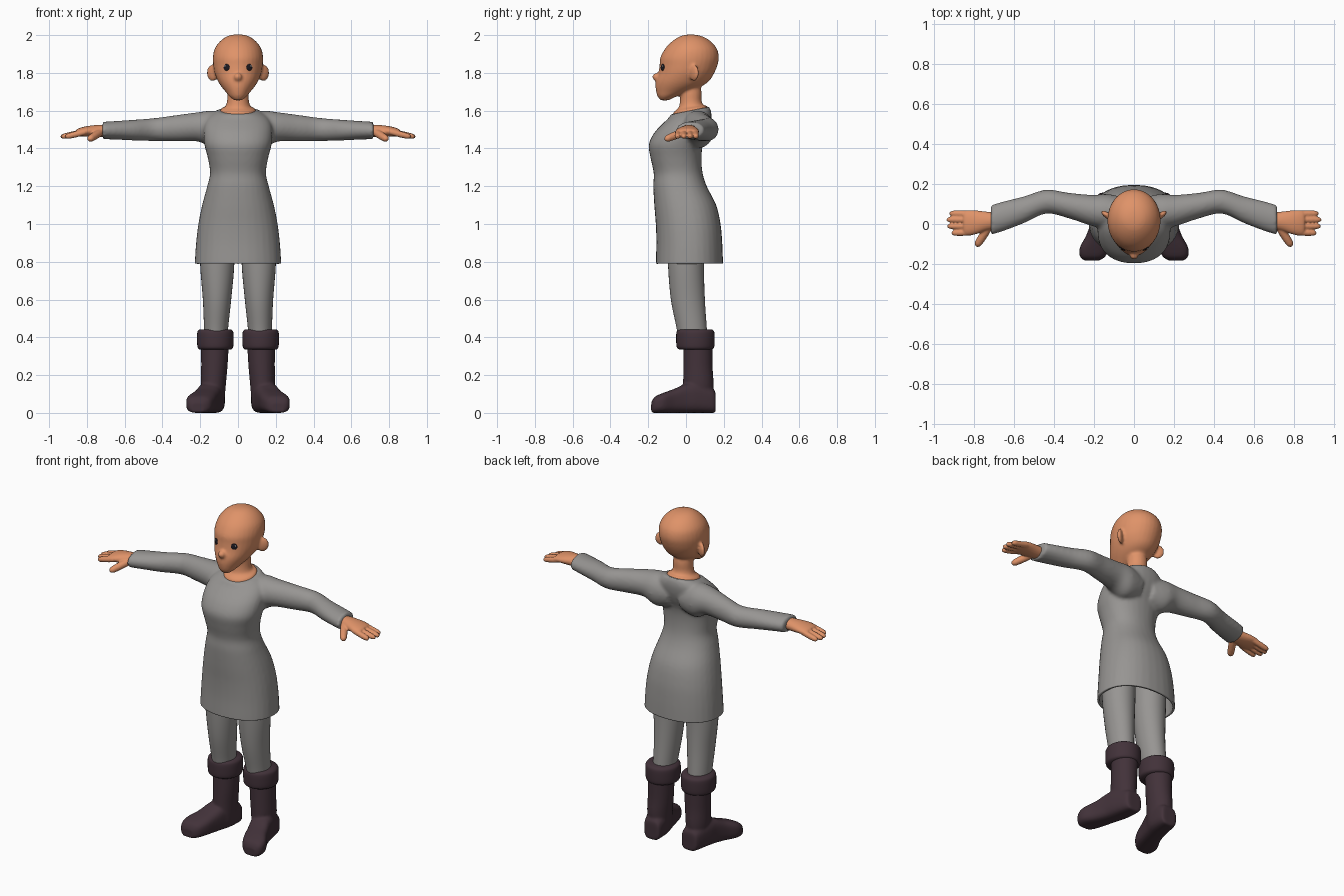
import bpy, bmesh, math
from mathutils import Vector, Matrix
from mathutils.bvhtree import BVHTree

if "Cube" in bpy.data.objects:
    bpy.data.objects.remove(bpy.data.objects["Cube"])


def material(name, r, g, b):
    m = bpy.data.materials.new(name)
    m.diffuse_color = (r, g, b, 1)
    m.use_nodes = True
    m.node_tree.nodes["Principled BSDF"].inputs["Base Color"].default_value = m.diffuse_color
    return m


SKIN = material("skin", 0.74, 0.29, 0.14)
CLOTH = material("grey cloth", 0.31, 0.30, 0.29)
LEATHER = material("dark leather", 0.055, 0.032, 0.042)
DARK = material("eye dark", 0.012, 0.01, 0.015)
WHITE = material("eye glint", 0.85, 0.85, 0.85)


def smooth_rows(rows, n=5):
    """Catmull-Rom interpolation between rows of numbers."""
    rows = [tuple(r) for r in rows]
    p = [rows[0]] + rows + [rows[-1]]
    out = []
    for i in range(1, len(p) - 2):
        for k in range(n):
            t = k / n
            out.append([0.5 * (2 * b + (c - a) * t + (2 * a - 5 * b + 4 * c - d) * t * t
                               + (3 * b - a - 3 * c + d) * t ** 3)
                        for a, b, c, d in zip(p[i - 1], p[i], p[i + 1], p[i + 2])])
    return out + [list(rows[-1])]


def circle(power=1.0, n=32):
    pts = []
    for i in range(n):
        a = 2 * math.pi * i / n
        c, s = math.cos(a), math.sin(a)
        pts.append((math.copysign(abs(c) ** power, c), math.copysign(abs(s) ** power, s)))
    return pts


def loft(bm, rings):
    rings = [[bm.verts.new(p) for p in r] for r in rings]
    n = len(rings[0])
    faces = [bm.faces.new((a[i], a[(i + 1) % n], b[(i + 1) % n], b[i]))
             for a, b in zip(rings, rings[1:]) for i in range(n)]
    faces += [bm.faces.new(rings[0][::-1]), bm.faces.new(rings[-1])]
    bmesh.ops.recalc_face_normals(bm, faces=faces)


def upright(bm, rows, power=1.0):
    """Rows: z, centre x, front y, back y, half width, tilt."""
    loft(bm, [[(cx + rx * c, (f + b) / 2 + (b - f) / 2 * s,
                z + tilt * ((f + b) / 2 + (b - f) / 2 * s - 0.02)) for c, s in circle(power)]
              for z, cx, f, b, rx, tilt in smooth_rows(rows)])


def sideways(bm, rows, sign=1, power=1.0):
    """Rows: x, centre y, centre z, half depth, half height."""
    loft(bm, [[(sign * x, y + ry * c, z + rz * s) for c, s in circle(power, 24)]
              for x, y, z, ry, rz in smooth_rows(rows)])


def digit(bm, start, end, r):
    a, b = Vector(start), Vector(end)
    q = (b - a).to_track_quat('Z', 'Y')
    steps = [(0, .9), (.3, 1), (.6, 1), (.85, .9), (.95, .65), (1, .25)]
    loft(bm, [[a.lerp(b, t) + q @ Vector((r * k * c, r * k * s, 0)) for c, s in circle(1, 14)]
              for t, k in steps])


def ball(bm, pos, size, rot=Matrix()):
    bmesh.ops.create_uvsphere(bm, u_segments=20, v_segments=12, radius=1,
                              matrix=Matrix.Translation(pos) @ rot @ Matrix.Diagonal((*size, 1)))


def finish(bm, name, mat, voxel=0, passes=4, mirror=False):
    for f in bm.faces:
        f.smooth = True
    me = bpy.data.meshes.new(name)
    bm.to_mesh(me)
    bm.free()
    me.materials.append(mat)
    ob = bpy.data.objects.new(name, me)
    bpy.context.collection.objects.link(ob)
    if voxel:
        m = ob.modifiers.new("blend", 'REMESH')
        m.mode, m.voxel_size, m.use_smooth_shade = 'VOXEL', voxel, True
        m = ob.modifiers.new("soften", 'SMOOTH')
        m.factor, m.iterations = 0.5, passes
    if mirror:
        ob.modifiers.new("mirror", 'MIRROR')
    return ob


# Dress: body and both sleeves blended, then cut open at the hem
bm = bmesh.new()
upright(bm, [(.72, 0, -.16, .196, .23, 0), (.79, 0, -.16, .196, .229, 0),
             (.90, 0, -.157, .192, .222, 0), (1.0, 0, -.16, .183, .21, 0),
             (1.1, 0, -.168, .16, .19, 0), (1.2, 0, -.173, .11, .163, 0),
             (1.27, 0, -.171, .088, .148, 0), (1.35, 0, -.188, .082, .16, 0),
             (1.42, 0, -.197, .09, .178, 0), (1.48, 0, -.17, .115, .183, 0),
             (1.53, 0, -.125, .13, .178, 0), (1.57, 0, -.095, .135, .155, .1),
             (1.6, 0, -.08, .125, .108, .2)], 0.9)
for sign in (1, -1):
    sideways(bm, [(.04, .06, 1.50, .07, .08), (.13, .062, 1.50, .088, .1),
                  (.21, .068, 1.514, .078, .078), (.33, .093, 1.507, .064, .069),
                  (.44, .112, 1.50, .06, .061), (.55, .072, 1.497, .067, .055),
                  (.65, .04, 1.496, .074, .049), (.718, .02, 1.495, .075, .046)], sign)
dress = finish(bm, "dress", CLOTH, 0.01, 4)
dg = bpy.context.evaluated_depsgraph_get()
bm = bmesh.new()
bm.from_object(dress, dg)
bmesh.ops.bisect_plane(bm, geom=bm.verts[:] + bm.edges[:] + bm.faces[:],
                       plane_co=(0, 0, .79), plane_no=(0, 0, 1), clear_inner=True)
for f in bm.faces:
    f.smooth = True
    f.material_index = 0
dress.modifiers.clear()
bm.to_mesh(dress.data)
bm.free()
m = dress.modifiers.new("hem thickness", 'SOLIDIFY')
m.thickness, m.offset = 0.012, -1

# Head, nose, ears and neck
bm = bmesh.new()
upright(bm, [(1.655, 0, -.135, -.09, .02, 0), (1.675, 0, -.15, -.05, .045, 0),
             (1.70, 0, -.158, .02, .066, 0), (1.73, 0, -.161, .085, .09, 0),
             (1.76, 0, -.158, .125, .108, 0), (1.80, 0, -.146, .15, .124, 0),
             (1.84, 0, -.14, .166, .131, 0), (1.88, 0, -.136, .174, .133, 0),
             (1.92, 0, -.116, .167, .126, 0), (1.95, 0, -.092, .148, .11, 0),
             (1.977, 0, -.06, .118, .084, 0), (1.996, 0, -.025, .078, .052, 0),
             (2.003, 0, .01, .04, .02, 0)])
ball(bm, (0, -.154, 1.778), (.022, .024, .022))
for sign in (1, -1):
    ball(bm, (sign * .133, .042, 1.80), (.039, .015, .044),
         Matrix.Rotation(sign * math.radians(35), 4, 'Z'))
upright(bm, [(1.56, 0, -.07, .115, .096, .2), (1.605, 0, -.068, .113, .092, .2),
             (1.62, 0, -.04, .095, .068, .1), (1.65, 0, -.032, .083, .058, 0),
             (1.70, 0, -.03, .082, .056, 0), (1.76, 0, -.02, .07, .05, 0)])
head = finish(bm, "head_and_neck", SKIN, 0.008, 3)

# Eyes: thin dark plates laid on the face, each with a small glint
bpy.context.view_layer.update()
tree = BVHTree.FromObject(head, bpy.context.evaluated_depsgraph_get())
for name, x, z, size, lift, mat in (("eyes", .06, 1.829, (.018, .018, .004), .001, DARK),
                                    ("eye_glints", .066, 1.835, (.004, .004, .002), .005, WHITE)):
    loc, nor, _, _ = tree.ray_cast(Vector((x, -1, z)), Vector((0, 1, 0)))
    bm = bmesh.new()
    ball(bm, loc + nor * lift, size, nor.to_track_quat('Z', 'Y').to_matrix().to_4x4())
    finish(bm, name, mat, mirror=True)

# Hands: palm, four fingers and thumb
bm = bmesh.new()
sideways(bm, [(.67, .018, 1.493, .038, .033), (.74, .014, 1.492, .048, .033),
              (.80, .008, 1.490, .061, .028), (.84, .006, 1.486, .062, .022),
              (.855, .006, 1.483, .055, .017)])
for y, tip_y, tip_x in ((-.042, -.045, .915), (-.011, -.011, .936),
                        (.021, .022, .94), (.05, .053, .925)):
    digit(bm, (.81, y, 1.487), (tip_x, tip_y, 1.461), .0165)
digit(bm, (.725, -.01, 1.488), (.79, -.112, 1.447), .021)
finish(bm, "hands", SKIN, 0.005, 3, True)

# Leggings
bm = bmesh.new()
upright(bm, [(1.0, .11, -.1, .1, .095, 0), (.78, .11, -.095, .095, .09, 0),
             (.6, .111, -.08, .1, .075, 0), (.45, .116, -.05, .11, .064, 0),
             (.38, .118, -.04, .115, .062, 0)])
finish(bm, "leggings", CLOTH, mirror=True)

# Boots: shaft and outward turned foot; rows are y, centre x, half width, height
bm = bmesh.new()
upright(bm, [(.05, .13, -.02, .14, .058, 0), (.15, .13, -.016, .146, .066, 0),
             (.25, .125, -.014, .141, .07, 0), (.37, .122, -.012, .142, .074, 0)])
foot = [(.157, .125, .035, .09), (.145, .127, .054, .125), (.06, .138, .068, .16),
        (0, .153, .066, .155), (-.06, .173, .068, .128), (-.12, .197, .075, .106),
        (-.165, .208, .062, .085), (-.184, .212, .035, .055)]
loft(bm, [[(x + w * c, y, h / 2 + h / 2 * s) for c, s in circle(0.65)]
          for y, x, w, h in smooth_rows(foot)])
finish(bm, "boots", LEATHER, 0.008, 3, True)

# Turned-over boot cuffs
bm = bmesh.new()
upright(bm, [(.335, .12, -.035, .138, .083, 0), (.348, .12, -.049, .149, .094, 0),
             (.39, .12, -.052, .152, .097, 0), (.428, .12, -.05, .15, .095, 0),
             (.442, .12, -.038, .138, .083, 0)])
finish(bm, "boot_cuffs", LEATHER, mirror=True)
